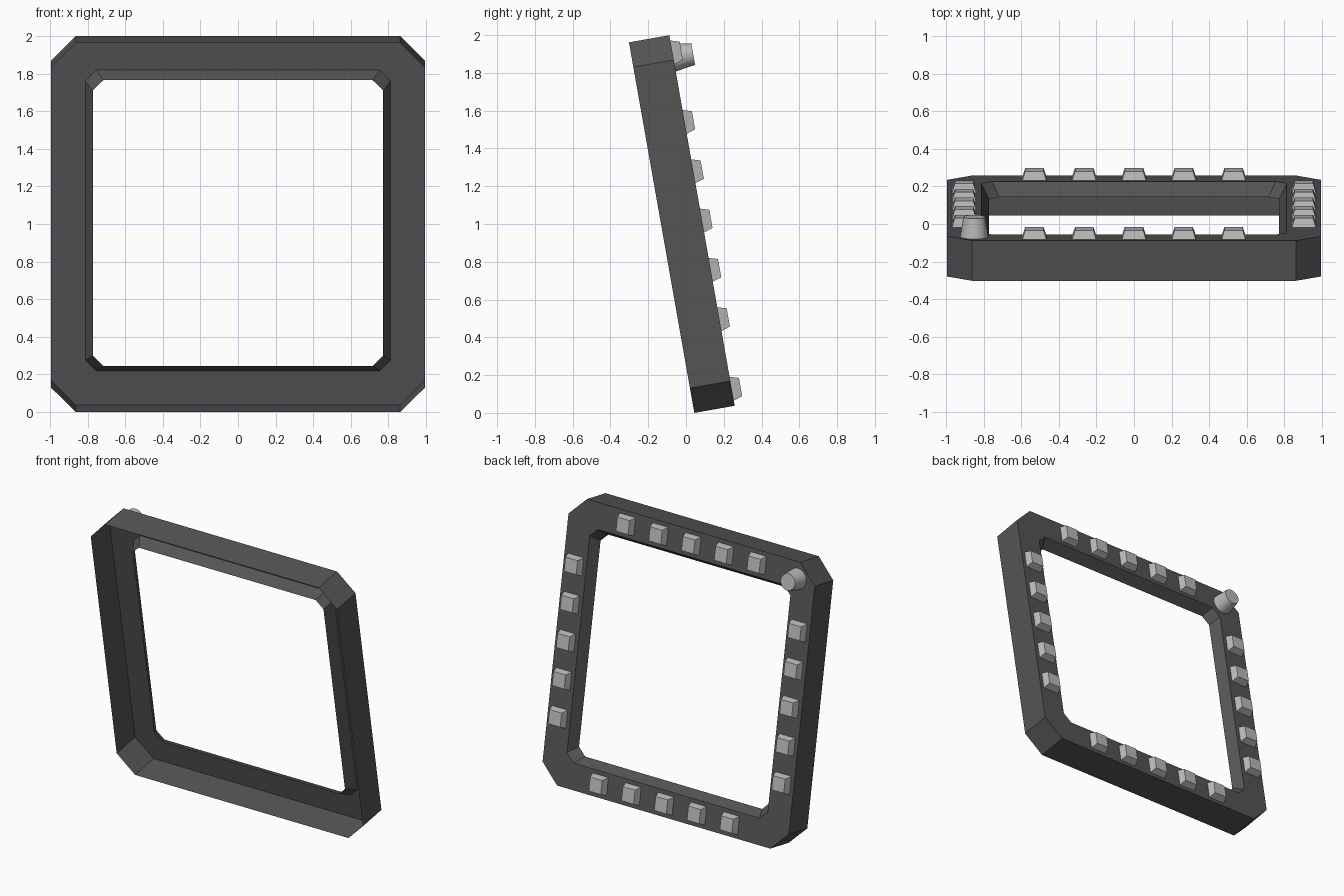
import bpy, bmesh, math
from mathutils import Matrix, Vector

if "Cube" in bpy.data.objects:
    bpy.data.objects.remove(bpy.data.objects["Cube"])

TILT = Matrix.Translation((0, 0.044, 0)) @ Matrix.Rotation(math.radians(10), 4, 'X')
MID = 0.996      # half height of the frame
DEPTH = 0.217    # depth of the frame shell

def material(name, g):
    m = bpy.data.materials.new(name)
    m.diffuse_color = (g, g, g, 1)
    m.use_nodes = True
    m.node_tree.nodes["Principled BSDF"].inputs["Base Color"].default_value = m.diffuse_color
    return m

dark = material("dark_grey", 0.09)
light = material("light_grey", 0.5)

def finish(bm, name, mat):
    me = bpy.data.meshes.new(name)
    bm.to_mesh(me)
    bm.free()
    me.materials.append(mat)
    ob = bpy.data.objects.new(name, me)
    bpy.context.collection.objects.link(ob)
    return ob

def octagon(bm, half, cut, y):
    """Square with clipped corners, standing at depth y."""
    a, b = half, half - cut
    pts = [(b, -a), (a, -b), (a, b), (b, a), (-b, a), (-a, b), (-a, -b), (-b, -a)]
    return [bm.verts.new(TILT @ Vector((x, y, MID + z))) for x, z in pts]

# Frame: shell open at the front, with outer wall, back plate and short inner lip
bm = bmesh.new()
rings = [octagon(bm, 0.996, 0.133, 0),
         octagon(bm, 0.996, 0.133, DEPTH),
         octagon(bm, 0.812, 0.058, DEPTH),
         octagon(bm, 0.772, 0.056, 0.14)]
for r, s in zip(rings, rings[1:]):
    for i in range(8):
        j = (i + 1) % 8
        bm.faces.new((r[i], r[j], s[j], s[i]))
finish(bm, "frame", dark)

def tapered(name, x, z, sides, r1, r2, h, spin=0.0):
    """Tapered peg standing on the back plate, without a base face."""
    bm = bmesh.new()
    place = (TILT @ Matrix.Translation((x, DEPTH + h / 2, MID + z))
             @ Matrix.Rotation(-math.pi / 2, 4, 'X') @ Matrix.Rotation(spin, 4, 'Z'))
    bmesh.ops.create_cone(bm, cap_ends=True, segments=sides, radius1=r1,
                          radius2=r2, depth=h, matrix=place)
    out = (TILT.to_3x3() @ Vector((0, 1, 0))).normalized()
    bm.normal_update()
    base = [f for f in bm.faces if f.normal.dot(out) < -0.99]
    bmesh.ops.delete(bm, geom=base, context='FACES_ONLY')
    return finish(bm, name, light)

# Square studs: five along each side
R2 = math.sqrt(2)
for i in range(5):
    t = (i - 2) * 0.265
    for side, (x, z) in {"left": (-0.904, t), "right": (0.904, t),
                         "bottom": (t, -0.904), "top": (t, 0.904)}.items():
        tapered(f"stud_{side}_{i + 1}", x, z, 4, 0.064 * R2, 0.049 * R2, 0.048, math.pi / 4)

# Round corner peg
peg = tapered("corner_peg", -0.85, 0.876, 20, 0.075, 0.058, 0.107)
bpy.context.view_layer.objects.active = peg
peg.select_set(True)
bpy.ops.object.shade_smooth_by_angle(angle=math.radians(35))
